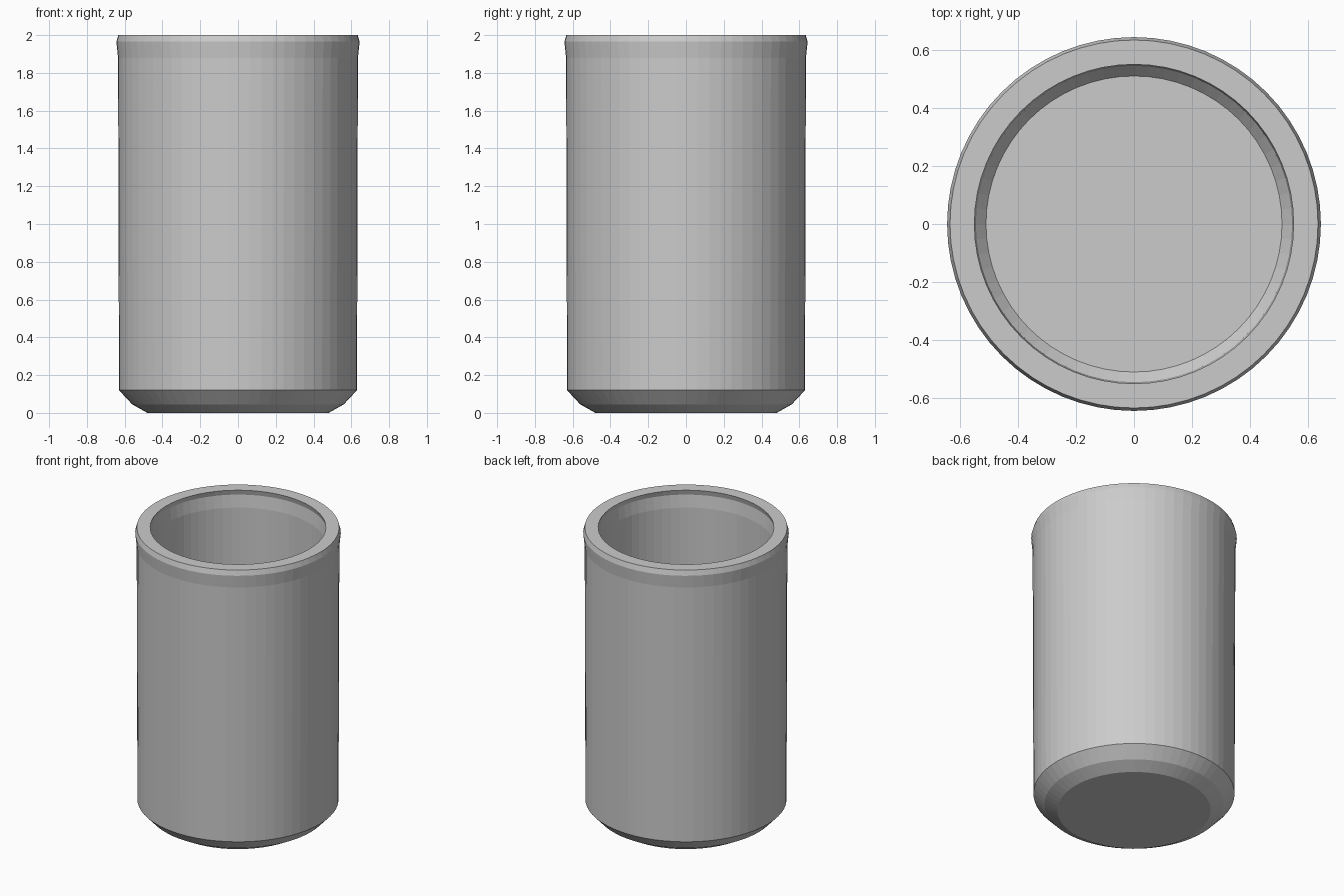
import bpy, bmesh, math

if "Cube" in bpy.data.objects:
    bpy.data.objects.remove(bpy.data.objects["Cube"])

SEGMENTS = 64

# Plain grey surface
grey = bpy.data.materials.new("plain_grey")
grey.diffuse_color = (0.6, 0.6, 0.6, 1)
grey.use_nodes = True
grey.node_tree.nodes["Principled BSDF"].inputs["Base Color"].default_value = grey.diffuse_color

# Cross-section (radius, height): underside, outer wall, rim, inner wall, floor
profile = [
    (0.0, 0.0), (0.48, 0.0), (0.56, 0.045), (0.63, 0.12),   # bevelled base
    (0.635, 1.88), (0.644, 1.965), (0.634, 2.0),            # outer wall and lip
    (0.55, 2.0), (0.56, 1.965), (0.55, 1.88),               # rim and inside of lip
    (0.545, 0.155), (0.51, 0.115), (0.0, 0.115),            # inner wall and floor
]

# Spin the cross-section into a hollow cup
bm = bmesh.new()
verts = [bm.verts.new((r, 0, z)) for r, z in profile]
edges = [bm.edges.new(pair) for pair in zip(verts, verts[1:])]
bmesh.ops.spin(bm, geom=verts + edges, cent=(0, 0, 0), axis=(0, 0, 1),
               angle=math.tau, steps=SEGMENTS, use_duplicate=False)
bmesh.ops.remove_doubles(bm, verts=bm.verts, dist=0.0001)
bmesh.ops.recalc_face_normals(bm, faces=bm.faces)

mesh = bpy.data.meshes.new("cup")
bm.to_mesh(mesh)
bm.free()
mesh.materials.append(grey)
cup = bpy.data.objects.new("cup", mesh)
bpy.context.collection.objects.link(cup)
